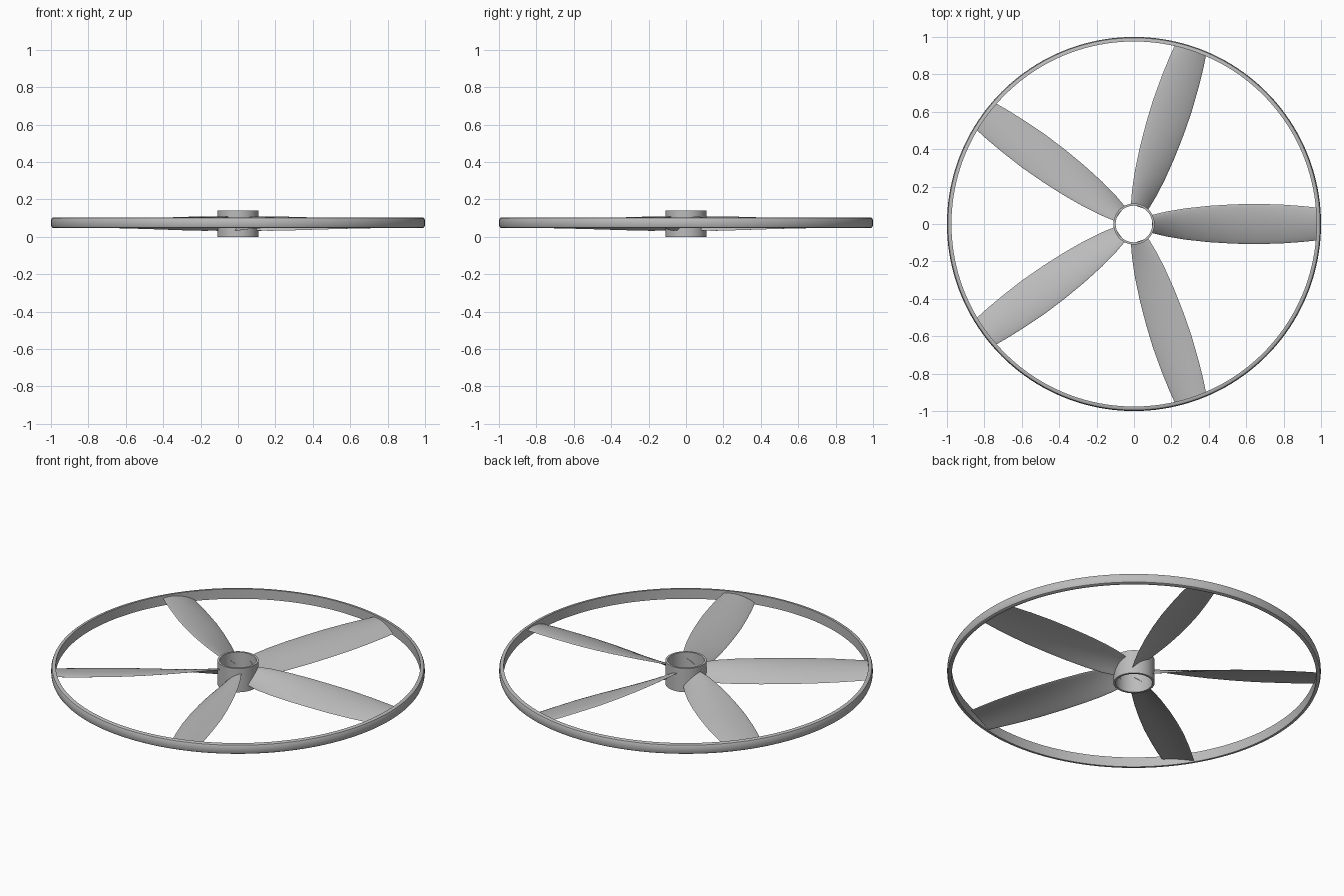
import bpy, math

cube = bpy.data.objects.get("Cube")
if cube:
    bpy.data.objects.remove(cube, do_unlink=True)

grey = bpy.data.materials.new("plain grey")
grey.use_nodes = True
grey.diffuse_color = (0.5, 0.5, 0.5, 1)
grey.node_tree.nodes["Principled BSDF"].inputs["Base Color"].default_value = (0.5, 0.5, 0.5, 1)

MID = 0.075      # height of the rim and blade plane
BLADES = 5


def make_object(name, verts, faces, angle=35):
    mesh = bpy.data.meshes.new(name)
    mesh.from_pydata(verts, [], faces)
    mesh.materials.append(grey)
    obj = bpy.data.objects.new(name, mesh)
    bpy.context.collection.objects.link(obj)
    bpy.ops.object.select_all(action='DESELECT')
    obj.select_set(True)
    bpy.context.view_layer.objects.active = obj
    bpy.ops.object.mode_set(mode='EDIT')
    bpy.ops.mesh.select_all(action='SELECT')
    bpy.ops.mesh.normals_make_consistent(inside=False)
    bpy.ops.object.mode_set(mode='OBJECT')
    bpy.ops.object.shade_smooth_by_angle(angle=math.radians(angle))
    return obj


def loft(loops, closed):
    """Quads joining equal closed loops; ends are capped unless closed."""
    n, m = len(loops[0]), len(loops)
    verts = [p for loop in loops for p in loop]
    faces = [(i * n + j, i * n + (j + 1) % n,
              (i + 1) % m * n + (j + 1) % n, (i + 1) % m * n + j)
             for i in range(m if closed else m - 1) for j in range(n)]
    if not closed:
        faces += [tuple(range(n)), tuple(range((m - 1) * n, m * n))]
    return verts, faces


def revolve(name, profile, steps):
    loops = []
    for i in range(steps):
        a = math.tau * i / steps
        loops.append([(r * math.cos(a), r * math.sin(a), z) for r, z in profile])
    return make_object(name, *loft(loops, True))


# Outer rim with rounded outside
revolve("outer_rim", [(0.976, 0.046), (0.988, 0.046), (0.995, 0.050), (0.999, 0.060),
                      (1.0, 0.075), (0.999, 0.090), (0.995, 0.100), (0.988, 0.104),
                      (0.976, 0.104)], 160)

# Open tubular hub
revolve("hub", [(0.098, 0), (0.11, 0), (0.11, 0.14), (0.098, 0.14)], 64)

# Blade stations: radius, half width, half rise across the width
STATIONS = [(0.095, 0.048, 0.036), (0.17, 0.066, 0.038), (0.27, 0.083, 0.036),
            (0.4, 0.097, 0.032), (0.53, 0.105, 0.028), (0.66, 0.108, 0.025),
            (0.8, 0.103, 0.022), (0.9, 0.096, 0.019), (0.982, 0.087, 0.017)]
CHORD = 16


def blade_section(r, half, rise):
    def point(t, side):
        bulge = 1 - t * t
        z = MID - 0.005 + rise * t + 0.012 * bulge + side * 0.006 * math.sqrt(max(bulge, 0))
        return (r, half * t, z)
    ts = [-math.cos(math.pi * k / CHORD) for k in range(CHORD + 1)]
    return [point(t, 1) for t in ts] + [point(t, -1) for t in ts[-2:0:-1]]


# Twisted blades, spaced evenly around the hub
sections = [blade_section(*s) for s in STATIONS]
for b in range(BLADES):
    blade = make_object(f"blade_{b + 1}", *loft(sections, False), angle=50)
    blade.rotation_euler.z = math.tau * b / BLADES
